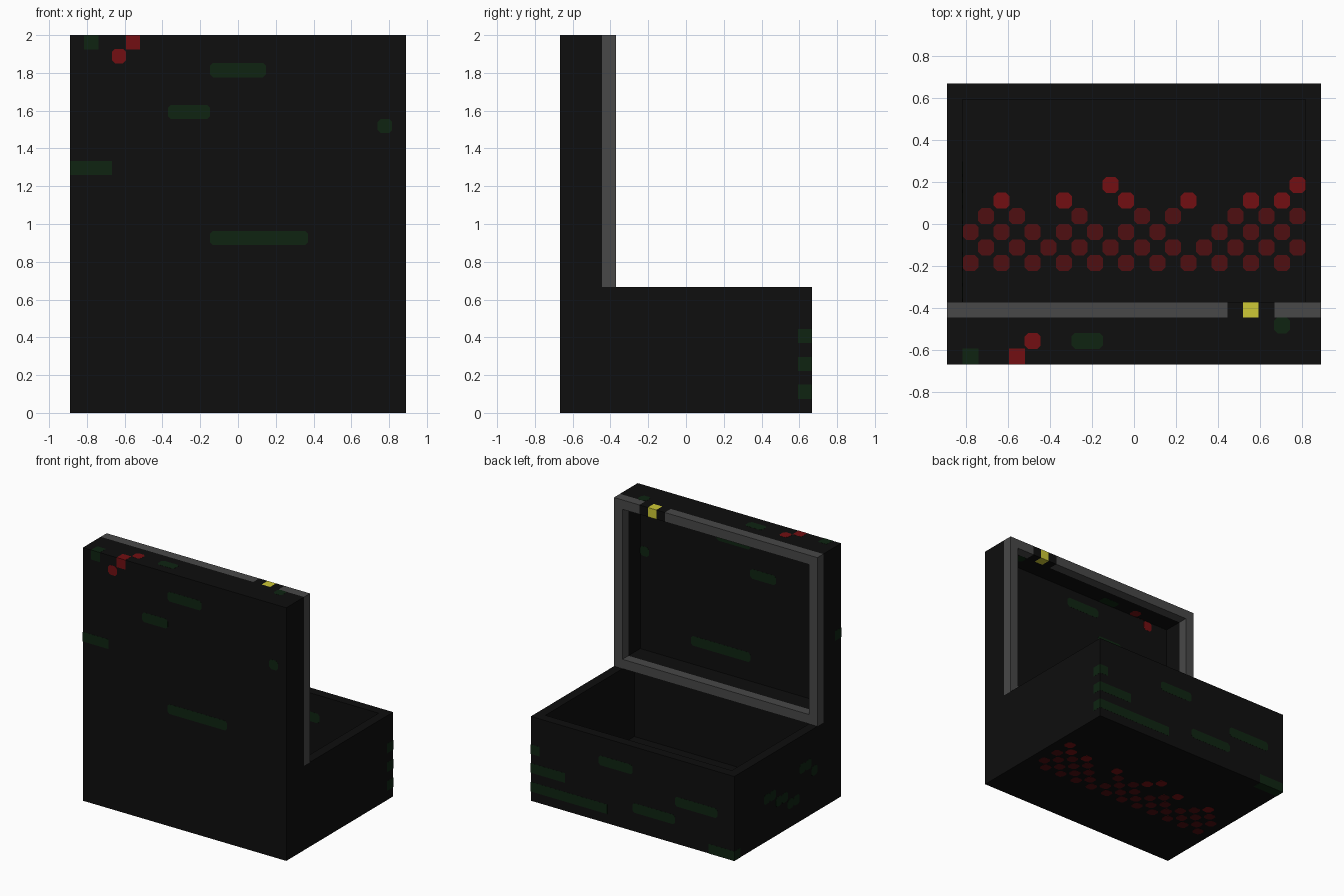
import bpy, bmesh
from mathutils import Vector

if "Cube" in bpy.data.objects:
    bpy.data.objects.remove(bpy.data.objects["Cube"])

U = 2 / 27                      # one grid cell; the chest is 24 x 18 x 27 cells
ORIGIN = Vector((-12, -9, 0))


def material(name, srgb):
    lin = [((c / 255 + 0.055) / 1.055) ** 2.4 if c > 10 else c / 255 / 12.92 for c in srgb]
    m = bpy.data.materials.new(name)
    m.use_nodes = True
    m.diffuse_color = (*lin, 1)
    bsdf = m.node_tree.nodes["Principled BSDF"]
    bsdf.inputs["Base Color"].default_value = (*lin, 1)
    bsdf.inputs["Roughness"].default_value = 0.8
    return m


BLACK = material("black", (14, 14, 14))
GREY = material("grey", (72, 72, 72))
YELLOW = material("yellow", (205, 200, 54))
RED = material("bright red", (114, 15, 18))
DARK_RED = material("dark red", (78, 14, 17))
GREEN = material("dark green", (14, 36, 17))


def add_box(bm, lo, hi, grow=0.0, axis=None):
    """Box between two grid corners; edges along axis are chamfered if given."""
    lo, hi = Vector(lo), Vector(hi)
    verts = bmesh.ops.create_cube(bm, size=1)["verts"]
    for v in verts:
        v.co = Vector([(lo[i] - grow if v.co[i] < 0 else hi[i] + grow) for i in range(3)])
        v.co = (v.co + ORIGIN) * U
    if axis is not None:
        edges = {e for v in verts for e in v.link_edges
                 if abs((e.verts[0].co - e.verts[1].co).normalized()[axis]) > 0.9}
        bmesh.ops.bevel(bm, geom=list(edges), offset=0.22 * U, segments=1, affect="EDGES")


def build(name, mat, boxes, grow=0.0, axis=None):
    bm = bmesh.new()
    for lo, hi in boxes:
        add_box(bm, lo, hi, grow, axis)
    bmesh.ops.recalc_face_normals(bm, faces=bm.faces)
    mesh = bpy.data.meshes.new(name)
    bm.to_mesh(mesh)
    bm.free()
    mesh.materials.append(mat)
    obj = bpy.data.objects.new(name, mesh)
    bpy.context.collection.objects.link(obj)
    return obj


def inlay(name, mat, cells, axis=None):
    """Coloured cells set through a wall, barely proud of it."""
    return build(name, mat, cells, 0.012, axis)


# Hollow base, open at the top
build("base_floor", BLACK, [((0, 0, 0), (24, 18, 1))])
build("base_walls", BLACK, [
    ((0, 0, 1), (24, 2, 9)), ((0, 17, 1), (24, 18, 9)),
    ((0, 2, 1), (1, 17, 9)), ((23, 2, 1), (24, 17, 9))])

# Upright hollow lid
build("lid_panel", BLACK, [((0, 0, 9), (24, 1, 27))])
build("lid_walls", BLACK, [
    ((0, 1, 9), (24, 3, 10)), ((0, 1, 26), (24, 3, 27)),
    ((0, 1, 10), (1, 3, 26)), ((23, 1, 10), (24, 3, 26))])

# Grey rim around the lid opening, interrupted by the latch
build("lid_rim", GREY, [
    ((0, 3, 9), (24, 4, 10)),
    ((0, 3, 10), (1, 4, 26)), ((23, 3, 10), (24, 4, 26)),
    ((0, 3, 26), (18, 4, 27)), ((21, 3, 26), (24, 4, 27))])
build("latch_mount", BLACK, [((18, 3, 26), (19, 4, 27)), ((20, 3, 26), (21, 4, 27))])
build("latch", YELLOW, [((19, 3, 26), (20, 4, 27))])


# Horizontal strips: first column, last column, row
def strips(data, y):
    return [((a, y, r), (b + 1, y + 1, r + 1)) for a, b, r in data]


# Lid panel markings
inlay("lid_panel_strips", GREEN, strips(
    [(10, 13, 24), (7, 9, 21), (22, 22, 20), (10, 16, 12)], 0), axis=1)
inlay("lid_edge_strips", GREEN, strips([(0, 2, 17), (1, 1, 26)], 0))
inlay("lid_panel_red", RED, strips([(3, 3, 25)], 0), axis=1)
inlay("lid_edge_red", RED, strips([(4, 4, 26)], 0))

# Lid top markings
inlay("lid_top_red", RED, [((5, 1, 26), (6, 2, 27))], axis=2)
inlay("lid_top_strips", GREEN, [((8, 1, 26), (10, 2, 27)), ((21, 2, 26), (22, 3, 27))], axis=2)

# Base wall markings on the +y side
inlay("base_strips", GREEN, strips(
    [(12, 15, 6), (7, 11, 2), (2, 6, 4)], 17), axis=1)
inlay("base_corner_strips", GREEN, strips(
    [(23, 23, 5), (20, 23, 3), (15, 23, 1), (0, 2, 0)], 17))

# Stepped markings on the -x wall: (y cell, row)
steps = [(6, 5), (5, 5), (4, 4), (12, 4), (11, 4), (10, 3), (9, 3), (8, 2), (7, 2)]
inlay("base_side_steps", GREEN, [((0, j, r), (1, j + 1, r + 1)) for j, r in steps], axis=0)

# Chequered floor with flame-like tips: y cell -> columns
floor_dark = {6: range(1, 22, 2), 7: range(2, 23, 2),
              8: [c for c in range(1, 22, 2) if c != 15],
              9: [2, 4, 8, 12, 14, 18, 20, 22]}
floor_bright = {10: [3, 7, 11, 15, 19, 21], 11: [10, 22]}
for label, mat, rows in (("floor_checks", DARK_RED, floor_dark),
                         ("floor_tips", RED, floor_bright)):
    inlay(label, mat, [((c, j, 0), (c + 1, j + 1, 1))
                       for j, cols in rows.items() for c in cols], axis=2)
